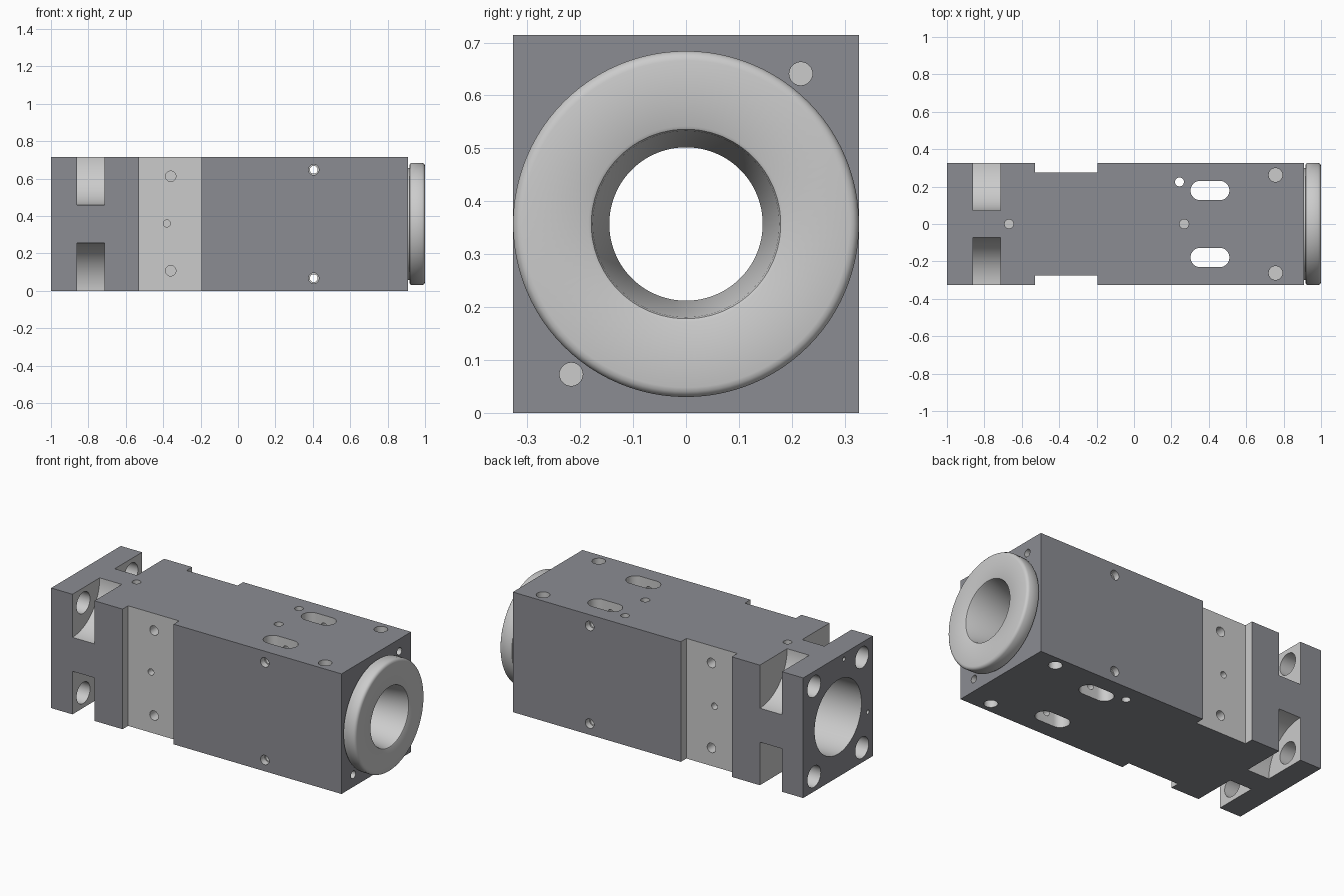
import bpy, bmesh
from math import pi, cos, sin
from mathutils import Matrix, Vector

if "Cube" in bpy.data.objects:
    bpy.data.objects.remove(bpy.data.objects["Cube"])

W, H, ZC = 0.327, 0.714, 0.357      # half width, height, axis height


def material(name, rgb):
    m = bpy.data.materials.new(name)
    m.diffuse_color = (*rgb, 1)
    m.use_nodes = True
    m.node_tree.nodes["Principled BSDF"].inputs["Base Color"].default_value = m.diffuse_color
    return m


DARK = material("dark_steel", (0.26, 0.265, 0.29))
LIGHT = material("machined_steel", (0.75, 0.76, 0.77))


def make(name, bm, mat):
    bmesh.ops.recalc_face_normals(bm, faces=bm.faces)
    me = bpy.data.meshes.new(name)
    bm.to_mesh(me)
    bm.free()
    ob = bpy.data.objects.new(name, me)
    me.materials.append(mat)
    bpy.context.collection.objects.link(ob)
    return ob


def box(name, lo, hi, mat=LIGHT):
    lo, hi = Vector(lo), Vector(hi)
    bm = bmesh.new()
    bmesh.ops.create_cube(bm, size=1, matrix=Matrix.Translation((lo + hi) / 2)
                          @ Matrix.Diagonal((*(hi - lo), 1)))
    return make(name, bm, mat)


def rod(axis, a, b, start, end, r, seg=32):
    """Cylinder along an axis; a, b are the two other coordinates in xyz order."""
    i = "xyz".index(axis)
    c = [a, b]
    c.insert(i, (start + end) / 2)
    rot = [Matrix.Rotation(pi / 2, 4, 'Y'), Matrix.Rotation(pi / 2, 4, 'X'), Matrix()][i]
    bm = bmesh.new()
    bmesh.ops.create_cone(bm, cap_ends=True, segments=seg, radius1=r, radius2=r,
                          depth=abs(end - start), matrix=Matrix.Translation(c) @ rot)
    return make("cutter", bm, LIGHT)


def slot(x0, x1, y, r):
    """Upright round-ended slot through the whole height."""
    bm = bmesh.new()
    pts = []
    for cx, a0 in ((x1 - r, -pi / 2), (x0 + r, pi / 2)):
        pts += [(cx + r * cos(a0 + pi * k / 16), y + r * sin(a0 + pi * k / 16)) for k in range(17)]
    f = bm.faces.new([bm.verts.new((px, py, -0.1)) for px, py in pts])
    ext = bmesh.ops.extrude_face_region(bm, geom=[f])["geom"]
    bmesh.ops.translate(bm, vec=(0, 0, H + 0.2),
                        verts=[v for v in ext if isinstance(v, bmesh.types.BMVert)])
    return make("cutter", bm, LIGHT)


def cut(cutter):
    m = body.modifiers.new("cut", 'BOOLEAN')
    m.operation, m.solver, m.object = 'DIFFERENCE', 'EXACT', cutter
    m.material_mode = 'TRANSFER'
    cutter.hide_render = True
    bpy.context.view_layer.objects.active = body
    bpy.ops.object.modifier_apply(modifier=m.name)
    bpy.data.objects.remove(cutter)


def smooth(ob):
    bpy.ops.object.select_all(action='DESELECT')
    ob.select_set(True)
    bpy.context.view_layer.objects.active = ob
    bpy.ops.object.shade_smooth_by_angle(angle=0.6)


# Housing block with its main bore
body = box("housing", (-1, -W, 0), (0.91, W, H), DARK)
cut(rod('x', 0, ZC, -1.1, 1.0, 0.22, 96))

for s in (-1, 1):
    # Side recess with its screw holes
    cut(box("cutter", (-0.53, min(s * 0.275, s * 0.4), -0.1),
            (-0.195, max(s * 0.275, s * 0.4), H + 0.1)))
    for z in (0.107, 0.612):
        cut(rod('y', -0.36, z, s * 0.3, s * 0.16, 0.028))
    cut(rod('y', -0.38, 0.36, s * 0.3, s * 0.235, 0.019))
    # Long vertical slot
    cut(slot(0.302, 0.51, s * 0.179, 0.052))
    for t in (-1, 1):
        # Round corner pocket and the bolt hole leading into it
        cut(rod('x', s * W, ZC + t * ZC, -0.86, -0.715, 0.256, 96))
        cut(rod('x', s * 0.225, ZC + t * 0.268, -1.1, -0.8, 0.063))
        # Blind holes in top and bottom
        cut(rod('z', 0.757, s * 0.262, ZC + t * 0.4, ZC + t * 0.25, 0.037))
    # Cross holes with counterbores
    z = ZC + s * 0.29
    cut(rod('y', 0.405, z, -0.5, 0.5, 0.021))
    for t in (-1, 1):
        cut(rod('y', 0.405, z, t * 0.4, t * 0.29, 0.028))
    # Small holes in the nose face
    cut(rod('x', s * 0.217, ZC + s * 0.284, 0.8, 1.0, 0.022))

# Remaining small holes
cut(rod('z', 0.243, 0.225, -0.1, H + 0.1, 0.024))
cut(rod('z', 0.268, 0, 0.64, H + 0.1, 0.025))
cut(rod('z', -0.668, 0, 0.64, H + 0.1, 0.024))
cut(rod('x', -0.056, 0.68, -1.1, -0.93, 0.012, 20))
cut(rod('x', -0.28, 0.28, -1.1, -0.93, 0.012, 20))
smooth(body)

# Nose ring with tapered bore, lathed round the x axis
profile = [(0.66, 0.145), (0.77, 0.145), (0.99, 0.176), (0.997, 0.179), (1, 0.185),
           (1, 0.309), (0.998, 0.317), (0.993, 0.323), (0.985, 0.327), (0.928, 0.327),
           (0.92, 0.322), (0.917, 0.315), (0.917, 0.3), (0.909, 0.3), (0.909, 0.219),
           (0.66, 0.219)]
bm = bmesh.new()
N = 96
rings = [[bm.verts.new((x, r * cos(2 * pi * k / N), ZC + r * sin(2 * pi * k / N)))
          for k in range(N)] for x, r in profile]
for i, a in enumerate(rings):
    b = rings[(i + 1) % len(rings)]
    for k in range(N):
        j = (k + 1) % N
        bm.faces.new((a[k], a[j], b[j], b[k]))
smooth(make("nose_ring", bm, LIGHT))
